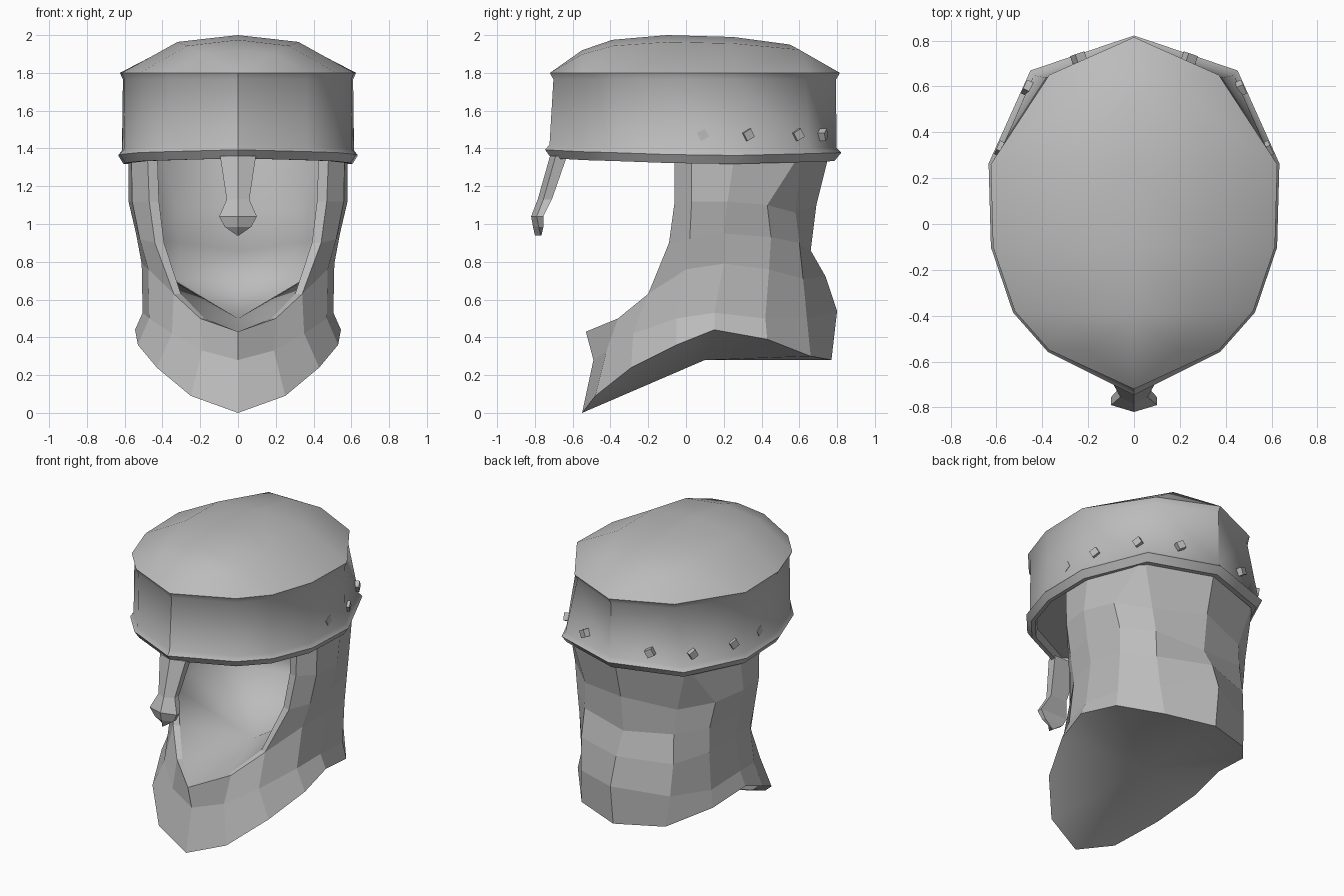
import bpy, bmesh, math
from mathutils import Vector, Matrix

cube = bpy.data.objects.get("Cube")
if cube:
    bpy.data.objects.remove(cube, do_unlink=True)

steel = bpy.data.materials.new("steel grey")
steel.use_nodes = True
GREY = (0.5, 0.5, 0.5, 1)
steel.diffuse_color = GREY
steel.node_tree.nodes["Principled BSDF"].inputs["Base Color"].default_value = GREY


def loft(bm, rows, smooth=False):
    """Quads between neighbouring rows of bmesh vertices."""
    for a, b in zip(rows, rows[1:]):
        for i in range(len(a) - 1):
            bm.faces.new((a[i], a[i + 1], b[i + 1], b[i])).smooth = smooth


def fan(bm, row, centre, smooth=False):
    c = bm.verts.new(centre)
    for a, b in zip(row, row[1:]):
        bm.faces.new((a, b, c)).smooth = smooth


def add_verts(bm, points):
    return [bm.verts.new(p) for p in points]


def finish(bm, name, mirror=True, angle=None):
    if mirror:
        bmesh.ops.mirror(bm, geom=bm.verts[:] + bm.edges[:] + bm.faces[:],
                         axis='X', merge_dist=0.001)
    bmesh.ops.remove_doubles(bm, verts=bm.verts[:], dist=0.001)
    bmesh.ops.recalc_face_normals(bm, faces=bm.faces[:])
    mesh = bpy.data.meshes.new(name)
    bm.to_mesh(mesh)
    bm.free()
    mesh.materials.append(steel)
    obj = bpy.data.objects.new(name, mesh)
    bpy.context.collection.objects.link(obj)
    if angle:
        bpy.ops.object.select_all(action='DESELECT')
        obj.select_set(True)
        bpy.context.view_layer.objects.active = obj
        bpy.ops.object.shade_smooth_by_angle(angle=math.radians(angle))


# Half outlines of the cap, from front centre to back centre
top_line = [(0, -.72), (.37, -.55), (.52, -.38), (.615, -.1), (.625, .26), (.37, .65), (0, .815)]
low_line = [(0, -.735), (.37, -.55), (.52, -.38), (.615, -.1), (.625, .26), (.445, .66), (0, .81)]
dip = [.015, .005, 0, -.01, -.015, -.005, 0]

# Dome: cross rows from the rim up to the centre ridge
bm = bmesh.new()
ridge = [(-.72, 1.8), (-.55, 1.92), (-.39, 1.975), (-.1, 2), (.25, 1.99), (.55, 1.95), (.815, 1.8)]
rows = []
for (x, y), (yc, z) in zip(top_line, ridge):
    rows.append(add_verts(bm, [(x, y, 1.8), (x * .52, (y + yc) / 2, 1.8 + (z - 1.8) * .82),
                               (0, yc, z)]))
loft(bm, rows)
bmesh.ops.dissolve_degenerate(bm, dist=0.0005, edges=bm.edges[:])
finish(bm, "dome", angle=40)

# Brow band: straight wall, flared lower rim, closed underside
bm = bmesh.new()
profile = [(top_line, 1.0, 1.8, 0), (top_line, .975, 1.765, 0), (low_line, .983, 1.405, 1),
           (low_line, 1.015, 1.378, 1), (low_line, .97, 1.333, 1), (low_line, .93, 1.333, 1),
           (low_line, .92, 1.40, 0)]
rows = [add_verts(bm, [(x * s, y * s, z + d * k) for (x, y), d in zip(line, dip)])
        for line, s, z, k in profile]
loft(bm, rows)
fan(bm, rows[-1], (0, .05, 1.42))
finish(bm, "brow_band", angle=41)

# Hood: outer rows from front (or face edge) to back centre
hem = [(0, -.55, 0), (.25, -.48, .09), (.43, -.29, .24), (.53, -.05, .36),
       (.545, .15, .44), (.5, .43, .39), (.31, .66, .3), (0, .77, .28)]
flare = [(0, -.49, .28), (.19, -.42, .33), (.35, -.28, .42), (.47, -.05, .5),
         (.505, .15, .53), (.48, .42, .5), (.33, .64, .5), (0, .8, .54)]
lip = [(0, -.53, .43), (.2, -.36, .5), (.34, -.2, .63), (.475, 0, .76),
       (.51, .2, .79), (.48, .44, .76), (.34, .62, .71), (0, .74, .72)]
cheek = [(.44, -.09, .9), (.52, .02, .92), (.54, .2, .95), (.49, .45, .93),
         (.33, .6, .9), (0, .66, .86)]
temple = [(.47, -.06, 1.12), (.56, .03, 1.12), (.58, .22, 1.12), (.52, .43, 1.1),
          (.34, .58, 1.06), (0, .69, 1.1)]
# The two rear corner columns meet in a point under the band
crown = [(.48, -.06, 1.38), (.565, .03, 1.38), (.58, .26, 1.38), (.43, .61, 1.38),
         (.43, .61, 1.38), (0, .76, 1.38)]


def inset(points, edge):
    """Thin wall, a little deeper along the face edge (the first column)."""
    return [(x * (.89 if i <= edge else .95), .15 + (y - .15) * .95, z)
            for i, (x, y, z) in enumerate(points)]


bm = bmesh.new()
hem_v, flare_v, lip_v = [add_verts(bm, r) for r in (hem, flare, lip)]
upper = [add_verts(bm, r) for r in (cheek, temple, crown)]
loft(bm, [hem_v, flare_v, lip_v])
loft(bm, [lip_v[2:]] + upper)
# Smooth lining inside the hood
lip_in = add_verts(bm, inset(lip, 2))
upper_in = [add_verts(bm, inset(r, 0)) for r in (cheek, temple, crown)]
loft(bm, [lip_in[2:]] + upper_in, True)
fan(bm, lip_in, (0, .15, .5), True)
# Face opening edge, top edge and closed base
loft(bm, [lip_v[:3] + [r[0] for r in upper], lip_in[:3] + [r[0] for r in upper_in]])
loft(bm, [upper[-1], upper_in[-1]])
fan(bm, hem_v, (0, .1, .28), True)
bmesh.ops.dissolve_degenerate(bm, dist=0.0005, edges=bm.edges[:])
finish(bm, "neck_hood")

# Nose guard: half width, front y, back y, height
bm = bmesh.new()
rows = []
for w, yf, yb, z in [(.095, -.72, -.63, 1.36), (.06, -.785, -.71, 1.13), (.1, -.82, -.755, 1.04),
                     (.07, -.81, -.755, .985), (.006, -.8, -.765, .94)]:
    rows.append(add_verts(bm, [(0, yf, z), (w, yf + .03, z), (w, yb, z), (0, yb, z)]))
loft(bm, rows)
bm.faces.new(rows[0])
bm.faces.new(rows[-1])
finish(bm, "nose_guard")

# Studs around the rear of the band
studs = [((.588, .09), (1, 0)), ((.575, .325), (.91, .41)),
         ((.458, .59), (.91, .41)), ((.24, .72), (.32, .95))]
bm = bmesh.new()
for (x, y), (nx, ny) in studs:
    for side in (1, -1):
        turn = Vector((nx * side, ny, 0)).to_track_quat('X', 'Z').to_matrix().to_4x4()
        place = Matrix.Translation((x * side, y, 1.472))
        bmesh.ops.create_cube(bm, size=.048, matrix=place @ turn @ Matrix.Rotation(.5, 4, 'X'))
finish(bm, "band_studs", mirror=False)
